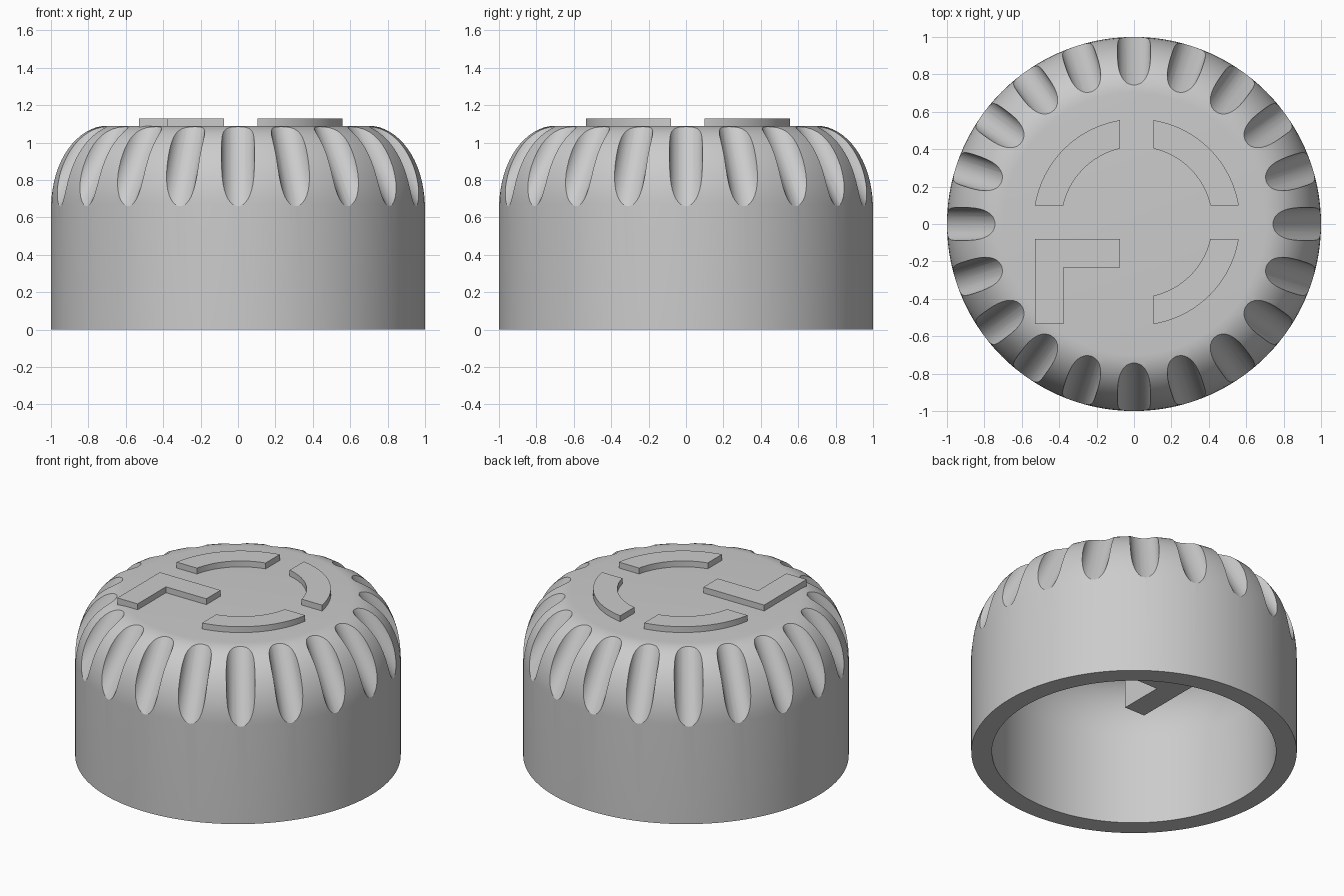
import bpy, bmesh, math
from mathutils import Matrix, Vector

old = bpy.data.objects.get("Cube")
if old:
    bpy.data.objects.remove(old, do_unlink=True)

grey = bpy.data.materials.new("plain grey")
grey.use_nodes = True
grey.diffuse_color = (0.6, 0.6, 0.6, 1)
grey.node_tree.nodes["Principled BSDF"].inputs["Base Color"].default_value = (0.6, 0.6, 0.6, 1)


def add_object(name, bm):
    bmesh.ops.recalc_face_normals(bm, faces=bm.faces[:])
    mesh = bpy.data.meshes.new(name)
    bm.to_mesh(mesh)
    bm.free()
    mesh.materials.append(grey)
    obj = bpy.data.objects.new(name, mesh)
    bpy.context.collection.objects.link(obj)
    return obj


def shade(obj):
    bpy.ops.object.select_all(action="DESELECT")
    obj.select_set(True)
    bpy.context.view_layer.objects.active = obj
    bpy.ops.object.shade_smooth_by_angle(angle=math.radians(30))


def dome(wall, top, rx, rz, steps=16):
    """Rounded shoulder from the vertical wall up to the flat top."""
    angles = [i / steps * math.pi / 2 for i in range(steps + 1)]
    return [(wall - rx + rx * math.cos(a), top - rz + rz * math.sin(a)) for a in angles]


def lathe(profile, segments):
    """Turn a closed profile around z; points on the axis become single poles."""
    bm = bmesh.new()
    rings = []
    for r, z in profile:
        if r == 0:
            rings.append([bm.verts.new((0, 0, z))] * segments)
        else:
            turns = [math.tau * i / segments for i in range(segments)]
            rings.append([bm.verts.new((r * math.cos(a), r * math.sin(a), z)) for a in turns])
    for k, ring in enumerate(rings):
        prev = rings[k - 1]
        for i in range(segments):
            corners = list(dict.fromkeys((prev[i - 1], prev[i], ring[i], ring[i - 1])))
            if len(corners) > 2:
                bm.faces.new(corners)
    return bm


# Hollow cap body: outer and inner profile turned around z
outer = [(1, 0)] + dome(1, 1.09, 0.3, 0.42) + [(0, 1.09)]
inner = [(0, 0.96)] + dome(0.873, 0.96, 0.27, 0.37)[::-1] + [(0.873, 0)]
body = add_object("cap_body", lathe(outer + inner, 120))

# Slanted round cutters for the grip flutes
FLUTES, RADIUS = 20, 0.089
top_end, low_end = Vector((0.74, 0, 1.09)), Vector((1, 0, 0.66))
along = (low_end - top_end).normalized()
outward = Vector((-along.z, 0, along.x))
centre = (top_end + low_end) / 2 + outward * RADIUS
tilt = along.to_track_quat("Z", "Y").to_matrix().to_4x4()
bm = bmesh.new()
for i in range(FLUTES):
    turn = Matrix.Rotation(math.tau * i / FLUTES, 4, "Z")
    bmesh.ops.create_cone(bm, cap_ends=True, segments=40, radius1=RADIUS, radius2=RADIUS,
                          depth=0.8, matrix=turn @ Matrix.Translation(centre) @ tilt)
cutter = add_object("flute_cutter", bm)
cutter.hide_render = True

cut = body.modifiers.new("flutes", "BOOLEAN")
cut.operation, cut.solver, cut.object = "DIFFERENCE", "MANIFOLD", cutter
bpy.context.view_layer.objects.active = body
bpy.ops.object.modifier_apply(modifier=cut.name)
bpy.data.objects.remove(cutter, do_unlink=True)
shade(body)

# Raised pads that pass through the top of the cap
CX, CY, GAP, OUT, WIDTH = 0.015, 0.01, 0.09, 0.545, 0.152


def pad(name, outline, low=0.69, high=1.13):
    """Straight-sided block over a flat outline."""
    bm = bmesh.new()
    base = [bm.verts.new((CX + x, CY + y, low)) for x, y in outline]
    lid = [bm.verts.new((CX + x, CY + y, high)) for x, y in outline]
    bm.faces.new(base)
    bm.faces.new(lid)
    for i in range(len(outline)):
        bm.faces.new((base[i - 1], base[i], lid[i], lid[i - 1]))
    shade(add_object(name, bm))


def arc(reach, steps=24):
    """Points of a quarter ring arc, stopping short of both axes by the gap."""
    r, start = math.hypot(reach, GAP), math.atan2(GAP, reach)
    span = math.pi / 2 - 2 * start
    return [(r * math.cos(start + span * i / steps), r * math.sin(start + span * i / steps))
            for i in range(steps + 1)]


bend = OUT - WIDTH
quarter = arc(OUT) + arc(bend)[::-1]
for name, sx, sy in (("back_left_pad", 1, 1), ("back_right_pad", -1, 1), ("front_left_pad", 1, -1)):
    pad(name, [(sx * x, sy * y) for x, y in quarter])

pad("front_right_corner_pad", [(-OUT, -GAP), (-GAP, -GAP), (-GAP, -GAP - WIDTH),
                               (-bend, -GAP - WIDTH), (-bend, -OUT), (-OUT, -OUT)])
